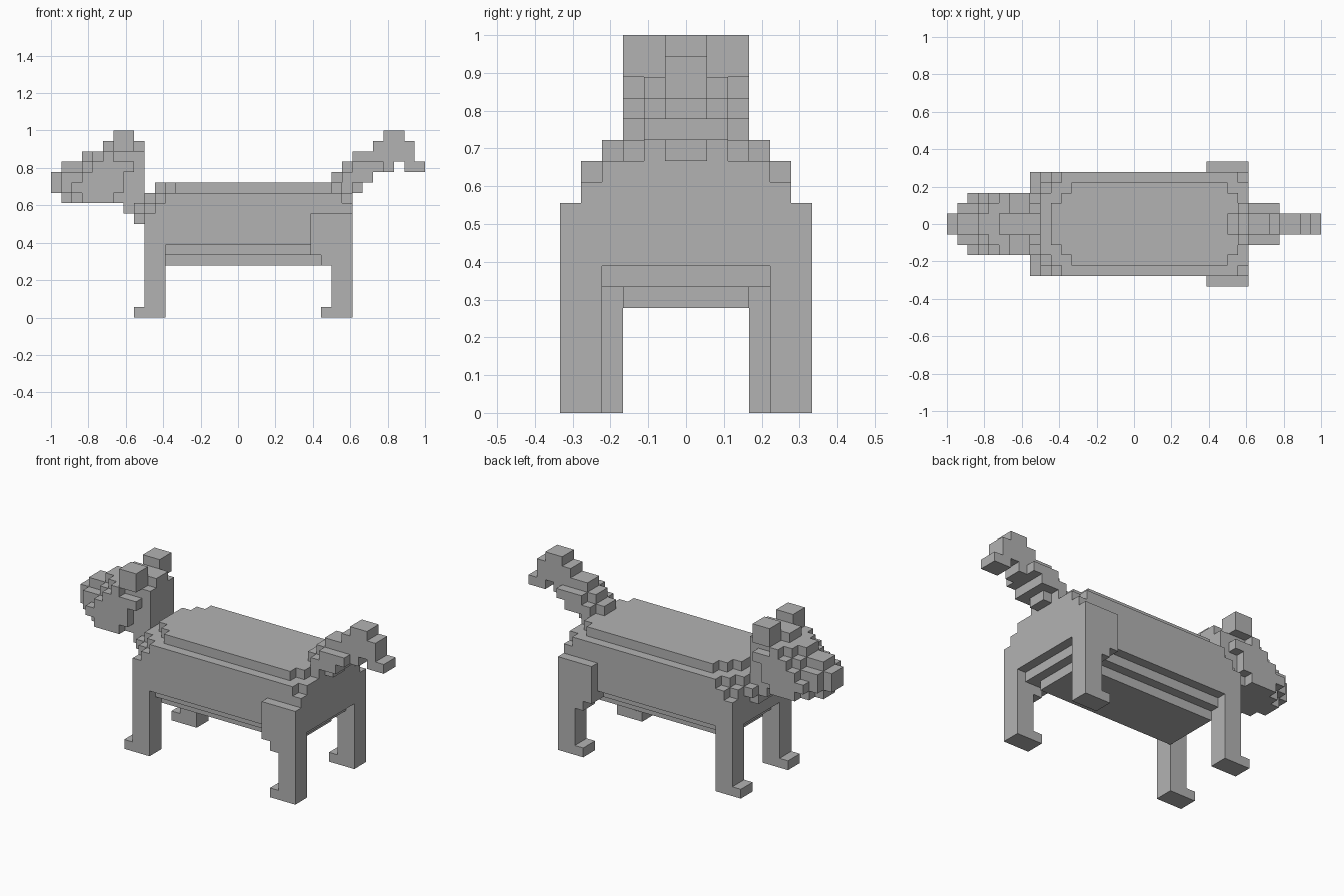
import bpy, bmesh
from mathutils import Vector

if "Cube" in bpy.data.objects:
    bpy.data.objects.remove(bpy.data.objects["Cube"], do_unlink=True)

UNIT = 1 / 18  # edge of one block

grey = bpy.data.materials.new("plain grey")
grey.use_nodes = True
grey.diffuse_color = (0.45, 0.45, 0.45, 1)
grey.node_tree.nodes["Principled BSDF"].inputs["Base Color"].default_value = grey.diffuse_color

parts = {}


def block(part, x0, x1, y0, y1, z0, z1):
    """Fill a range of blocks in the named part."""
    cells = parts.setdefault(part, set())
    cells.update((x, y, z) for x in range(x0, x1)
                 for y in range(y0, y1) for z in range(z0, z1))


def centred(part, x0, x1, half, z0, z1):
    block(part, x0, x1, -half, half, z0, z1)


def pair(part, x0, x1, y0, y1, z0, z1):
    """Same block on both sides of the body."""
    block(part + "_left", x0, x1, y0, y1, z0, z1)
    block(part + "_right", x0, x1, -y1, -y0, z0, z1)


# Body: stepped belly, full flanks, rounded shoulders and back
centred("body", -7, 9, 3, 5, 6)
centred("body", -8, 10, 4, 6, 7)
centred("body", -9, 11, 5, 7, 10)
centred("body", -8, 11, 5, 10, 11)
centred("body", -9, 11, 4, 10, 11)
centred("body", -7, 10, 5, 11, 12)
centred("body", -8, 11, 4, 11, 12)
centred("body", -9, 11, 3, 11, 12)
for i in range(3):
    centred("body", -6 - i, 9 + i, 4 - i, 12, 13)

# Neck
centred("neck", -10, -9, 2, 9, 10)
centred("neck", -11, -9, 2, 10, 12)
centred("neck", -10, -9, 3, 10, 11)
centred("neck", -11, -9, 2, 12, 16)
centred("neck", -11, -9, 1, 16, 17)

# Head: each layer gives its front for the narrow, middle and wide slabs
head_layers = {11: (-17, -16, -15), 12: (-18, -17, -16), 13: (-18, -17, -15),
               14: (-17, -15, -14), 15: (-15, -14, -13)}
for z, fronts in head_layers.items():
    wide_back = -12 if z in (11, 15) else -11
    for half, front in enumerate(fronts, 1):
        centred("head", front, wide_back if half == 3 else -11, half, z, z + 1)
centred("head", -11, -10, 3, 14, 15)
centred("head", -13, -11, 1, 16, 17)

# Ears
pair("ear", -12, -10, 1, 3, 16, 18)

# Legs with feet pointing to the head end
pair("front_leg", -9, -7, 3, 5, 0, 9)
pair("front_leg", -10, -9, 3, 5, 0, 1)
pair("hind_leg", 9, 11, 4, 6, 0, 10)
pair("hind_leg", 8, 9, 4, 6, 0, 1)
pair("hind_leg", 8, 9, 4, 6, 5, 6)
pair("hind_leg", 7, 9, 4, 6, 6, 10)

# Tail: rising arch in columns, with a thicker root
tail_columns = [(9, 13, 14), (10, 13, 15), (11, 12, 16), (12, 13, 16), (13, 14, 17),
                (14, 14, 18), (15, 15, 18), (16, 14, 17), (17, 14, 15)]
for x, low, high in tail_columns:
    centred("tail", x, x + 1, 1, low, high)
centred("tail", 10, 11, 2, 13, 14)
centred("tail", 11, 13, 2, 13, 15)
centred("tail", 13, 14, 2, 14, 15)


def build(name, cells, solid):
    """Make a mesh from the outward faces of a part's blocks."""
    bm = bmesh.new()
    for cell in cells:
        for axis in range(3):
            for side in (-1, 1):
                step = Vector((0, 0, 0))
                step[axis] = side
                if tuple(int(a + b) for a, b in zip(cell, step)) in solid:
                    continue
                u, v = Vector((0, 0, 0)), Vector((0, 0, 0))
                u[(axis + 1) % 3] = 0.5
                v[(axis + 2) % 3] = 0.5 * side
                middle = Vector(cell) + Vector((0.5, 0.5, 0.5)) + step * 0.5
                corners = (middle - u - v, middle + u - v, middle + u + v, middle - u + v)
                bm.faces.new([bm.verts.new(c * UNIT) for c in corners])
    bmesh.ops.remove_doubles(bm, verts=bm.verts, dist=UNIT / 100)
    bmesh.ops.dissolve_limit(bm, angle_limit=0.01, verts=bm.verts, edges=bm.edges)
    mesh = bpy.data.meshes.new(name)
    bm.to_mesh(mesh)
    bm.free()
    mesh.materials.append(grey)
    bpy.context.collection.objects.link(bpy.data.objects.new(name, mesh))


# Shared blocks belong to the first part that claimed them
solid = set().union(*parts.values())
claimed = set()
for name, cells in parts.items():
    build(name, cells - claimed, solid)
    claimed |= cells
